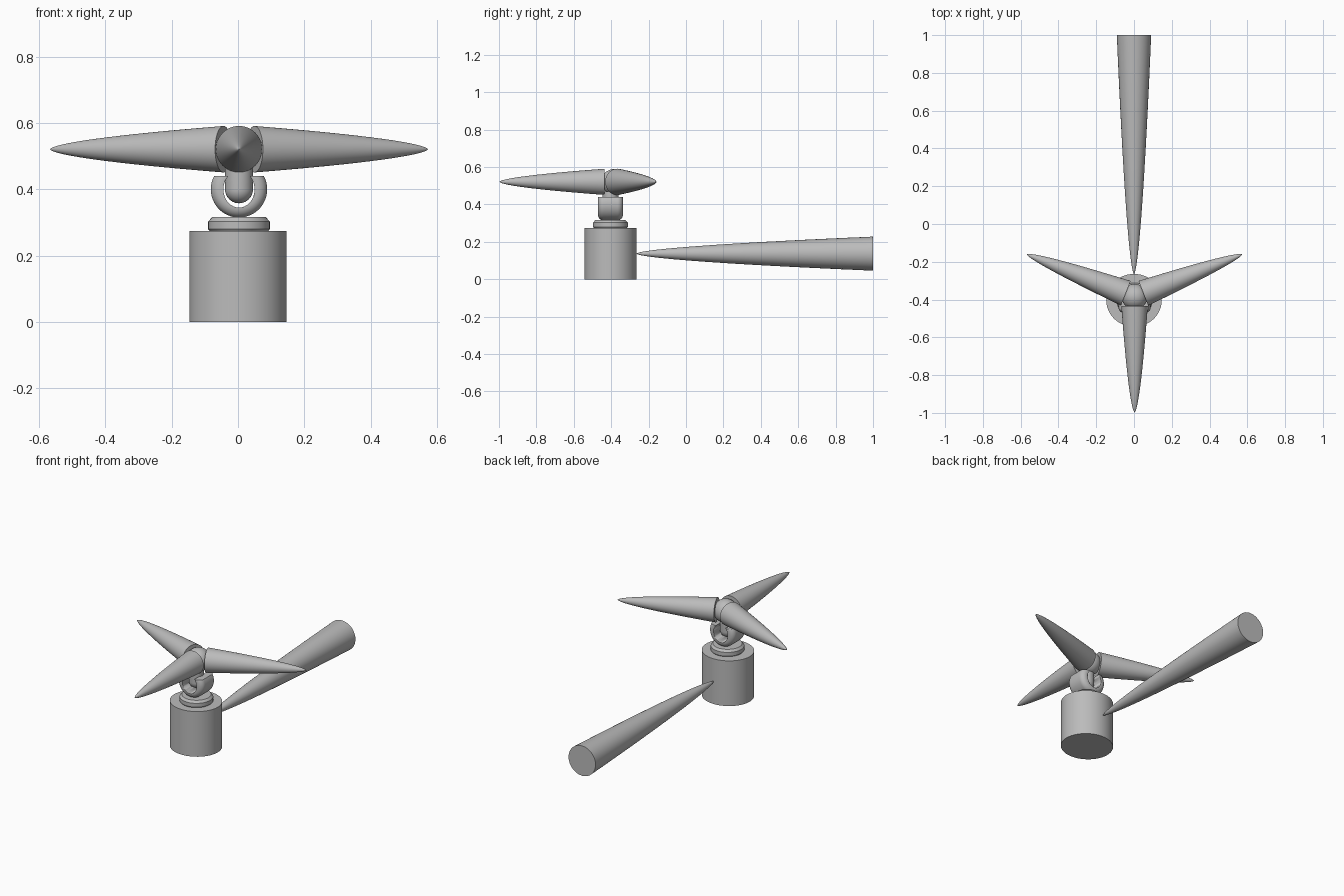
import bpy, bmesh, math
from mathutils import Matrix, Vector

cube = bpy.data.objects.get("Cube")
if cube:
    bpy.data.objects.remove(cube, do_unlink=True)

grey = bpy.data.materials.new("plain grey")
grey.use_nodes = True
grey.diffuse_color = (0.5, 0.5, 0.5, 1)
grey.node_tree.nodes["Principled BSDF"].inputs["Base Color"].default_value = (0.5, 0.5, 0.5, 1)

AXIS_Y = -0.404   # vertical axis of the stand
HUB = Vector((0.003, -0.385, 0.521))


def lathe(name, profile, matrix, segments=48):
    """Spin (radius, height) points about z; close both ends, then place."""
    bm = bmesh.new()
    rings = []
    for r, h in profile:
        rings.append([bm.verts.new((r * math.cos(a), r * math.sin(a), h))
                      for a in (2 * math.pi * i / segments for i in range(segments))])
    for low, high in zip(rings, rings[1:]):
        for i in range(segments):
            j = (i + 1) % segments
            bm.faces.new((low[i], low[j], high[j], high[i]))
    bm.faces.new(rings[0][::-1])
    bm.faces.new(rings[-1])
    bm.transform(matrix)
    bmesh.ops.recalc_face_normals(bm, faces=bm.faces)
    mesh = bpy.data.meshes.new(name)
    bm.to_mesh(mesh)
    bm.free()
    obj = bpy.data.objects.new(name, mesh)
    bpy.context.collection.objects.link(obj)
    mesh.materials.append(grey)
    bpy.ops.object.select_all(action='DESELECT')
    obj.select_set(True)
    bpy.context.view_layer.objects.active = obj
    bpy.ops.object.shade_smooth_by_angle(angle=math.radians(35))
    return obj


def spike(name, radius, length, root, direction):
    """Tapering body with a flat root and a rounded tip."""
    steps = 24
    profile = []
    for i in range(steps):
        t = (1 - i / steps) ** 1.6      # closer rings near the tip
        profile.append((radius * t ** 0.6, length * (1 - t)))
    profile.append((radius * 0.01, length))
    turn = Vector(direction).to_track_quat('Z', 'Y').to_matrix().to_4x4()
    return lathe(name, profile, Matrix.Translation(root) @ turn)


def ball_profile(radius, steps=24):
    return [(max(radius * math.sin(math.pi * i / steps), 0.0004),
             -radius * math.cos(math.pi * i / steps)) for i in range(steps + 1)]


def cut(target, cutter):
    cutter.hide_render = True
    cutter.hide_set(True)
    mod = target.modifiers.new("cut", 'BOOLEAN')
    mod.operation = 'DIFFERENCE'
    mod.object = cutter
    mod.solver = 'EXACT'


stand = Matrix.Translation((0, AXIS_Y, 0))
on_side = Matrix.Rotation(math.pi / 2, 4, 'X')

# Base drum and bevelled flange
lathe("base_drum", [(0.147, 0), (0.147, 0.275)], stand @ Matrix.Diagonal((1, 0.95, 1, 1)))
lathe("flange", [(0.085, 0.27), (0.093, 0.28), (0.093, 0.303), (0.081, 0.316)],
      stand @ Matrix.Translation((0.003, 0, 0)))

# Fork: rounded disc on its side, hollowed and cut flat on top
bevel = [(0.03 * math.sin(a), 0.03 * math.cos(a))
         for a in (math.pi / 2 * i / 8 for i in range(9))]
half = [(0.055 + s, 0.037 + c) for s, c in bevel]
disc = [(r, -h) for r, h in half] + half[::-1]
fork_place = stand @ Matrix.Translation((0.003, 0, 0.4))
fork = lathe("fork", disc, fork_place @ on_side)
slot = lathe("fork_slot_cutter", [(1, -0.2), (1, 0.2)],
             fork_place @ Matrix.Diagonal((0.047, 1, 0.055, 1)) @ on_side)
top = lathe("fork_top_cutter", [(0.2, 0.04), (0.2, 0.2)], fork_place)
cut(fork, slot)
cut(fork, top)

# Neck with a ball end resting in the fork
neck = [p for p in ball_profile(0.042) if p[1] <= 0.001] + [(0.042, 0.07)]
lathe("neck_ball", neck, fork_place)

# Hub and three blades
lathe("hub", ball_profile(0.068), Matrix.Translation(HUB))
for name, angle in (("front_blade", -90), ("left_blade", 21.5), ("right_blade", 158.5)):
    a = math.radians(angle)
    out = Vector((math.cos(a), math.sin(a), 0))
    spike(name, 0.07, 0.562, HUB + out * 0.05, out)

# Long tail boom, thick end to the back
spike("tail_boom", 0.091, 1.265, (0, 1, 0.137), (0, -1, 0))
